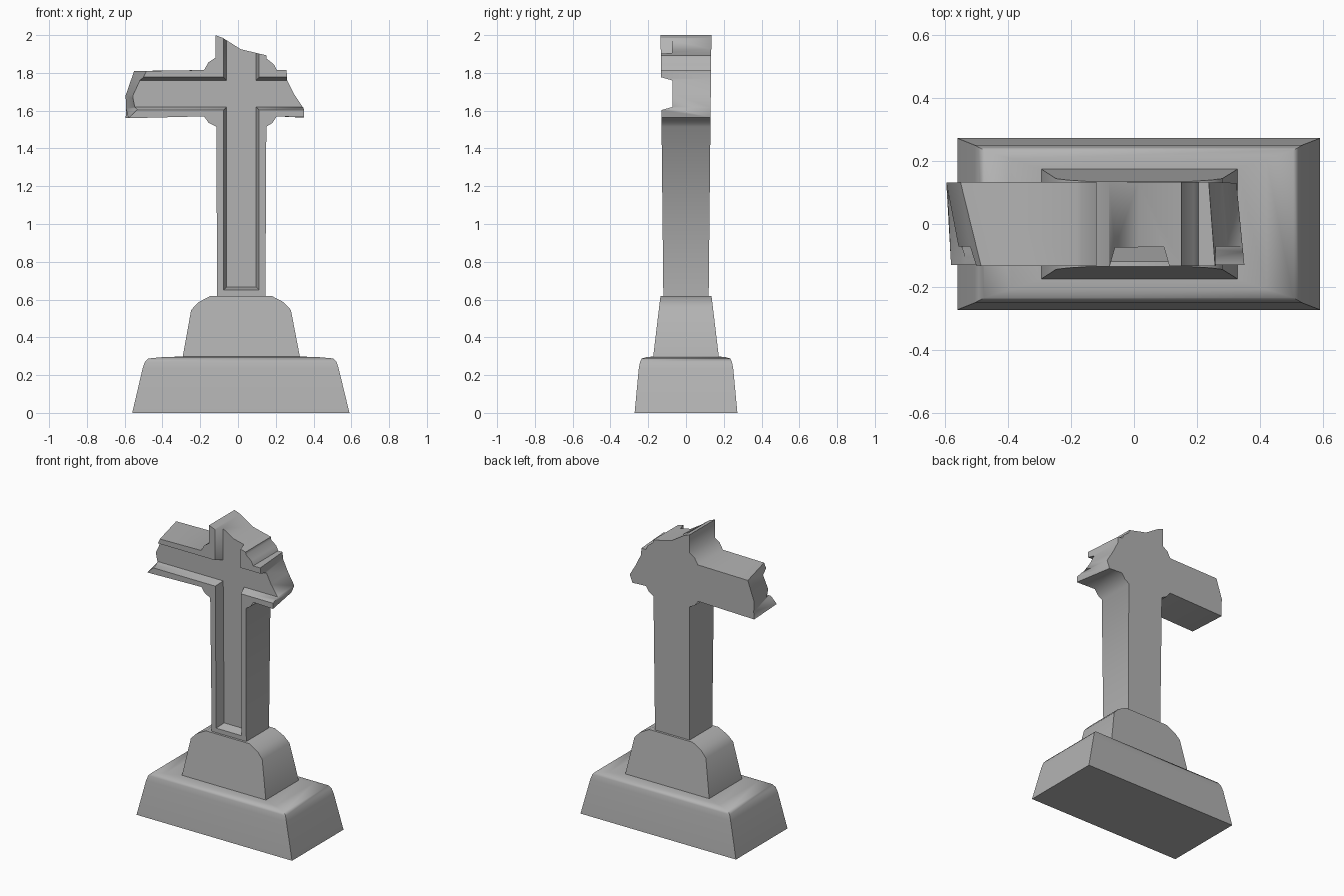
import bpy, bmesh, math

if "Cube" in bpy.data.objects:
    bpy.data.objects.remove(bpy.data.objects["Cube"])

# Dark grey stone
stone = bpy.data.materials.new("stone")
stone.diffuse_color = (0.45, 0.45, 0.45, 1)
stone.use_nodes = True
stone.node_tree.nodes["Principled BSDF"].inputs["Base Color"].default_value = stone.diffuse_color


def smooth(obj, degrees):
    bpy.ops.object.select_all(action='DESELECT')
    obj.select_set(True)
    bpy.context.view_layer.objects.active = obj
    bpy.ops.object.shade_smooth_by_angle(angle=math.radians(degrees))


def loft(name, rings):
    """Skin a stack of equal-length point rings and cap both ends."""
    bm = bmesh.new()
    rows = [[bm.verts.new(p) for p in ring] for ring in rings]
    n = len(rows[0])
    for a, b in zip(rows, rows[1:]):
        for i in range(n):
            j = (i + 1) % n
            bm.faces.new((a[i], a[j], b[j], b[i]))
    bm.faces.new(rows[0])
    bm.faces.new(rows[-1])
    bmesh.ops.recalc_face_normals(bm, faces=bm.faces)
    mesh = bpy.data.meshes.new(name)
    bm.to_mesh(mesh)
    bm.free()
    mesh.materials.append(stone)
    obj = bpy.data.objects.new(name, mesh)
    bpy.context.collection.objects.link(obj)
    return obj


# Lower plinth: tapered block with a rounded shoulder (x min, x max, half depth, z)
levels = [(-0.56, 0.59, 0.272, 0), (-0.505, 0.533, 0.25, 0.235),
          (-0.493, 0.522, 0.243, 0.27), (-0.475, 0.505, 0.234, 0.288),
          (-0.39, 0.42, 0.207, 0.296), (-0.30, 0.33, 0.175, 0.298)]
lower = loft("lower_plinth", [[(a, -d, z), (b, -d, z), (b, d, z), (a, d, z)]
                              for a, b, d, z in levels])
smooth(lower, 62)

# Upper plinth: rounded-shoulder profile whose depth shrinks with height
profile = [(-0.295, 0.285), (0.33, 0.285), (0.28, 0.545), (0.243, 0.585),
           (0.177, 0.62), (-0.145, 0.62), (-0.21, 0.585), (-0.248, 0.545)]
upper = loft("upper_plinth",
             [[(x, s * (0.174 - 0.12 * (z - 0.295)), z) for x, z in profile]
              for s in (-1, 1)])
smooth(upper, 45)


def half_depth(z):
    return 0.12 + 0.0105 * (z - 0.62)


# Cross with broken arm ends and top: (front x, back x, z)
outline = [
    (-0.11, -0.11, 0.60), (0.145, 0.145, 0.60),
    (0.15, 0.15, 1.515), (0.182, 0.182, 1.535), (0.205, 0.205, 1.57),
    (0.35, 0.305, 1.565), (0.35, 0.325, 1.615), (0.30, 0.28, 1.69),
    (0.26, 0.24, 1.77), (0.257, 0.237, 1.815),
    (0.205, 0.205, 1.815), (0.19, 0.19, 1.845), (0.152, 0.152, 1.875),
    (0.15, 0.15, 1.893), (0.015, 0.015, 1.925), (-0.08, -0.08, 1.985),
    (-0.12, -0.12, 2.0),
    (-0.12, -0.12, 1.88), (-0.157, -0.157, 1.855), (-0.18, -0.18, 1.815),
    (-0.485, -0.55, 1.81), (-0.545, -0.595, 1.68), (-0.53, -0.592, 1.61),
    (-0.58, -0.595, 1.56),
    (-0.18, -0.18, 1.57), (-0.155, -0.155, 1.535), (-0.115, -0.115, 1.515)]
cross = loft("broken_cross", [[(f, -half_depth(z), z) for f, b, z in outline],
                              [(b, half_depth(z), z) for f, b, z in outline]])


def channel_ring(grow, depth):
    """Cross-shaped ring lying a given depth behind the front face."""
    l, r, base = -0.06 - grow, 0.095 + grow, 0.667 - grow
    lo, hi = 1.62 - grow, 1.76 + grow
    pts = [(l, base), (r, base), (r, lo), (1, lo), (1, hi), (r, hi), (r, 2.3),
           (l, 2.3), (l, hi), (-1, hi), (-1, lo), (l, lo)]
    return [(x, -half_depth(z) + depth, z) for x, z in pts]


# Recessed channel with sloped walls, open at the broken ends
cutter = loft("channel_cutter", [channel_ring(0.034, -0.06), channel_ring(0, 0.06)])
cutter.hide_render = True
mod = cross.modifiers.new("channel", 'BOOLEAN')
mod.operation = 'DIFFERENCE'
mod.solver = 'EXACT'
mod.object = cutter
bpy.context.view_layer.objects.active = cross
bpy.ops.object.modifier_apply(modifier=mod.name)
bpy.data.objects.remove(cutter, do_unlink=True)
smooth(cross, 62)
